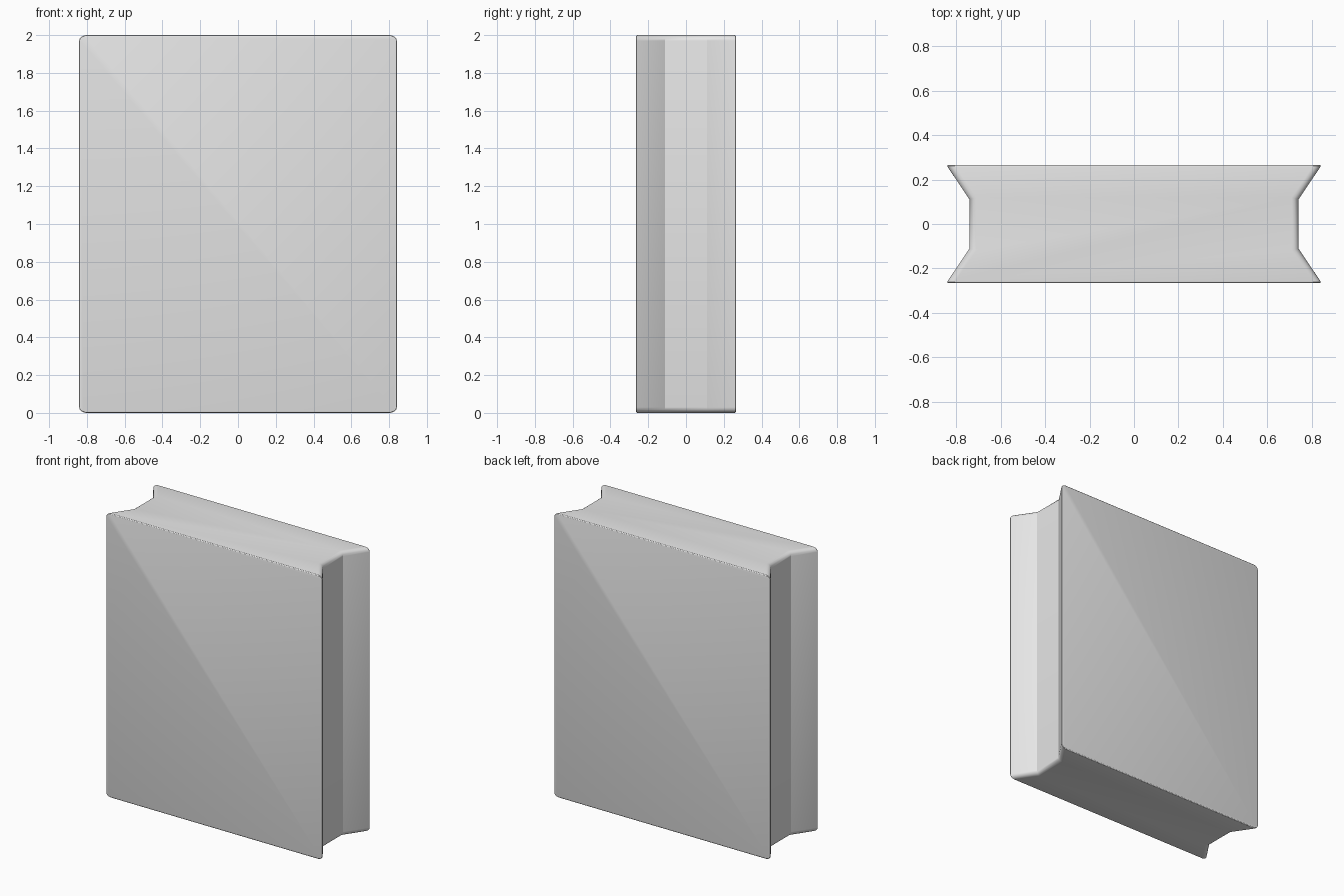
import bpy
import bmesh

cube = bpy.data.objects.get("Cube")
if cube:
    bpy.data.objects.remove(cube, do_unlink=True)

GREY = (0.8, 0.8, 0.8, 1.0)
HALF_DEPTH = 0.266
HEIGHT = 2.0

material = bpy.data.materials.new("plain_grey")
material.use_nodes = True
material.diffuse_color = GREY
material.node_tree.nodes["Principled BSDF"].inputs["Base Color"].default_value = GREY

# Block profile: wide front and back, sides notched inwards
right_side = [(0.845, -HALF_DEPTH), (0.74, -0.11), (0.74, 0.11), (0.845, HALF_DEPTH)]
profile = right_side + [(-x, y) for x, y in reversed(right_side)]

bm = bmesh.new()
base = bm.faces.new([bm.verts.new((x, y, 0)) for x, y in profile])
top = bmesh.ops.extrude_face_region(bm, geom=[base])["geom"]
bmesh.ops.translate(bm, verts=[g for g in top if isinstance(g, bmesh.types.BMVert)],
                    vec=(0, 0, HEIGHT))
bmesh.ops.recalc_face_normals(bm, faces=bm.faces)


def on_face(edge):
    """True when the edge lies in the front or back plane."""
    ys = [v.co.y for v in edge.verts]
    return abs(ys[0] - ys[1]) < 1e-4 and abs(abs(ys[0]) - HALF_DEPTH) < 1e-4


def is_level(edge):
    return abs(edge.verts[0].co.z - edge.verts[1].co.z) < 1e-4


# Rounded upper and lower ends of the notched sides
side_ends = [e for e in bm.edges if is_level(e) and not on_face(e)]
bmesh.ops.bevel(bm, geom=side_ends, offset=0.03, segments=4, profile=0.5, affect="EDGES")

# Fine rounding around the front and back faces
rims = [e for e in bm.edges if on_face(e)]
bmesh.ops.bevel(bm, geom=rims, offset=0.01, segments=3, profile=0.5, affect="EDGES")

# Stand on the ground
lowest = min(v.co.z for v in bm.verts)
bmesh.ops.translate(bm, verts=bm.verts, vec=(0, 0, -lowest))

mesh = bpy.data.meshes.new("notched_block")
bm.to_mesh(mesh)
bm.free()
mesh.materials.append(material)
block = bpy.data.objects.new("notched_block", mesh)
bpy.context.collection.objects.link(block)

bpy.context.view_layer.objects.active = block
block.select_set(True)
bpy.ops.object.shade_smooth_by_angle(angle=0.5)
